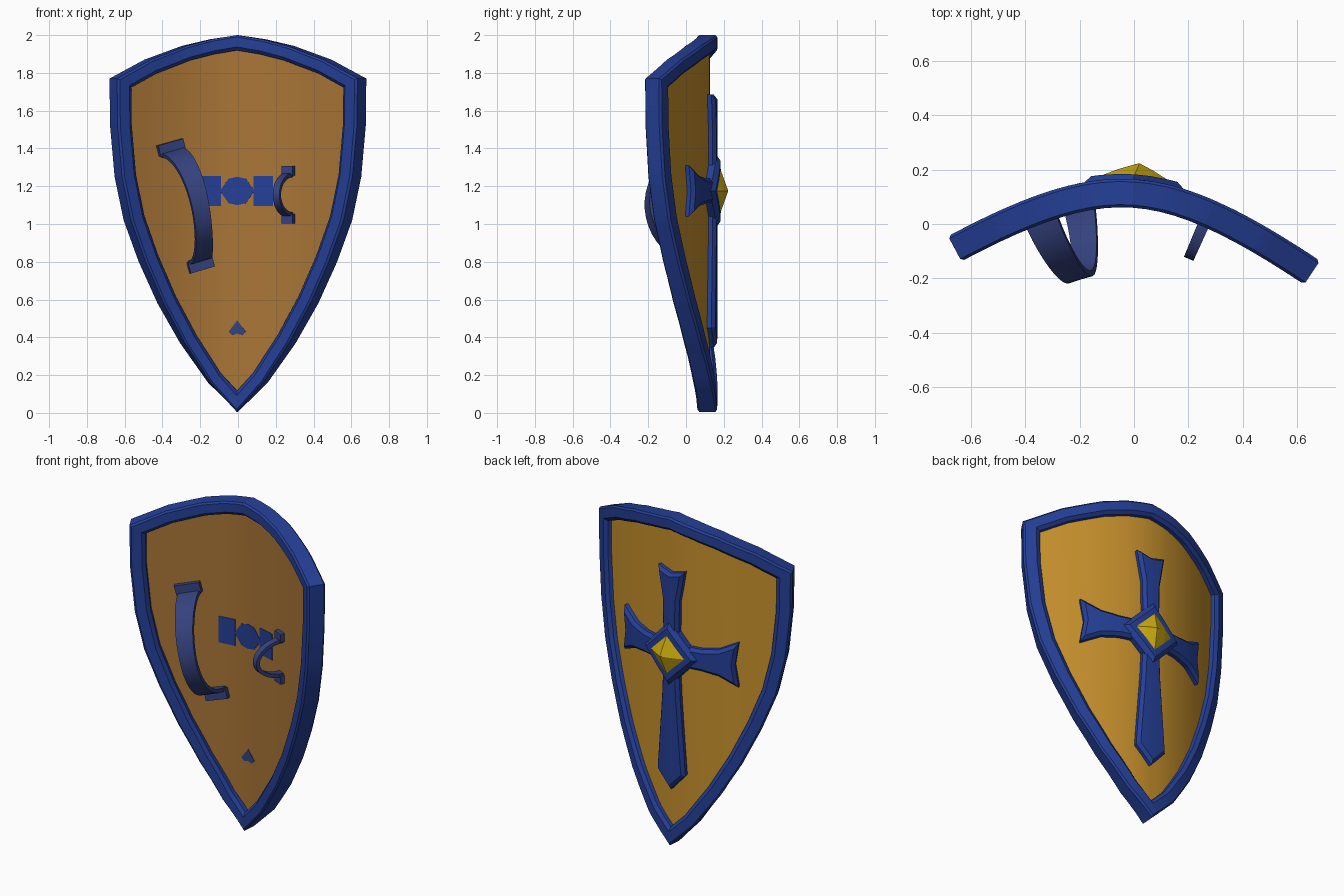
import bpy, bmesh, math
from mathutils import Vector

cube = bpy.data.objects.get("Cube")
if cube:
    bpy.data.objects.remove(cube)


def material(name, colour):
    m = bpy.data.materials.new(name)
    m.use_nodes = True
    m.diffuse_color = (*colour, 1)
    m.node_tree.nodes["Principled BSDF"].inputs["Base Color"].default_value = (*colour, 1)
    return m


BLUE = material("royal blue", (0.018, 0.05, 0.31))
STRAP = material("dull blue", (0.036, 0.056, 0.215))
GOLD = material("ochre", (0.58, 0.285, 0.026))
BROWN = material("tan brown", (0.40, 0.18, 0.037))
YELLOW = material("gem yellow", (0.62, 0.41, 0.005))

MID = 1.175      # height of the cross centre
BACK = -0.06     # depth of the panel's inner face


def warp(p):
    """Bend a flat point (x, depth, z) onto the curved shield."""
    x, w, z = p
    root = math.sqrt(0.1616 + 0.576 * x * x)
    y = 0.165 - (root - 0.402) - 0.066 * x
    normal = Vector((0.576 * x / root + 0.066, 1, 0)).normalized()
    return Vector((x, y, z)) + normal * w


def finish(name, bm, mats, smooth=True, inner=False):
    """Slice, bend and shade a flat mesh, then link it."""
    for i in range(-11, 12):
        bmesh.ops.bisect_plane(bm, geom=bm.verts[:] + bm.edges[:] + bm.faces[:],
                               plane_co=(i * 0.06 + 0.001, 0, 0), plane_no=(1, 0, 0))
    bmesh.ops.recalc_face_normals(bm, faces=bm.faces)
    if inner:
        for f in bm.faces:
            f.material_index = int(f.normal.y < -0.5)
    for v in bm.verts:
        v.co = warp(v.co)
    mesh = bpy.data.meshes.new(name)
    bm.to_mesh(mesh)
    bm.free()
    for m in mats:
        mesh.materials.append(m)
    ob = bpy.data.objects.new(name, mesh)
    bpy.context.collection.objects.link(ob)
    if smooth:
        bpy.ops.object.select_all(action="DESELECT")
        ob.select_set(True)
        bpy.context.view_layer.objects.active = ob
        bpy.ops.object.shade_smooth_by_angle(angle=math.radians(28))
    return ob


def mirrored(half):
    """Complete a clockwise outline whose first and last points lie on x = 0."""
    return half + [(-x, z) for x, z in half[-2:0:-1]]


def offset(outline, d):
    """Move a clockwise outline inward by d with mitred corners."""
    result = []
    for i, p in enumerate(outline):
        a, b, c = Vector(outline[i - 1]), Vector(p), Vector(outline[(i + 1) % len(outline)])
        e, f = (b - a).normalized(), (c - b).normalized()
        n, m = Vector((e.y, -e.x)), Vector((f.y, -f.x))
        result.append(b + (n + m) * (d / (1 + n.dot(m))))
    return result


def loft(name, outline, profile, mats, caps=True, **options):
    """Skin rings of (inset, depth) around an outline."""
    bm = bmesh.new()
    rings = [[bm.verts.new((x, w, z)) for x, z in offset(outline, d)] for d, w in profile]
    count = len(outline)
    pairs = list(zip(rings, rings[1:])) + ([] if caps else [(rings[-1], rings[0])])
    for a, b in pairs:
        for i in range(count):
            j = (i + 1) % count
            bm.faces.new((a[i], a[j], b[j], b[i]))
    if caps:
        bm.faces.new(rings[0])
        bm.faces.new(rings[-1])
    return finish(name, bm, mats, **options)


def strap(name, top, bottom, height, width, tab, thick=0.022, steps=20):
    """Arched band between two points, with a flat tab at each end."""
    a, b = Vector(top), Vector(bottom)
    along = (b - a).normalized()
    side = Vector((-along.y, along.x))
    bm = bmesh.new()
    rows = []
    for i in range(steps + 1):
        t = math.pi * i / steps
        row = []
        for s, shrink in ((-1, 0), (1, 0), (1, thick), (-1, thick)):
            reach = (b - a).length / 2 - shrink
            p = (a + b) / 2 - along * reach * math.cos(t) + side * s * width / 2
            row.append(bm.verts.new((p.x, BACK - (height - shrink) * math.sin(t), p.y)))
        rows.append(row)
    for r, q in zip(rows, rows[1:]):
        for k in range(4):
            bm.faces.new((r[k], r[k - 1], q[k - 1], q[k]))
    bm.faces.new(rows[0])
    bm.faces.new(rows[-1])
    finish(name + "_band", bm, [STRAP])
    for label, p, s in (("top", a, -1), ("bottom", b, 1)):
        mid = p + along * s * tab * 0.25
        corners = [mid + side * u * (width / 2 + 0.01) + along * v * tab / 2
                   for u, v in ((-1, -1), (-1, 1), (1, 1), (1, -1))]
        loft(f"{name}_{label}_tab", corners, [(0, BACK + 0.005), (0, BACK - 0.028)], [STRAP])


# Rim and recessed panel
shield = mirrored([(0, 2), (0.15, 1.978), (0.3, 1.943), (0.5, 1.87), (0.685, 1.77),
                   (0.682, 1.52), (0.658, 1.25), (0.61, 1.02), (0.53, 0.8), (0.43, 0.58),
                   (0.31, 0.37), (0.16, 0.16), (0, 0.005)])
loft("rim", shield, [(0.01, 0), (0.062, 0), (0.08, -0.018), (0.08, -0.087),
                     (0.062, -0.105), (0.01, -0.105), (0, -0.095), (0, -0.01)],
     [BLUE], caps=False)
loft("panel", offset(shield, 0.05), [(0, BACK), (0, -0.04)], [GOLD, BROWN], inner=True)

# Flared cross with a pointed foot
cross = mirrored([(0, 1.66), (0.095, 1.685), (0.06, 1.5), (0.055, 1.24), (0.2, 1.24),
                  (0.3, 1.255), (0.41, 1.31), (0.39, MID), (0.41, 1.04), (0.3, 1.095),
                  (0.2, 1.11), (0.055, 1.11), (0.065, 0.9), (0.1, 0.45), (0, 0.345)])
loft("cross", cross, [(0, -0.055), (0, -0.018), (0.018, 0)], [BLUE])


def diamond(w, h):
    return mirrored([(0, MID + h), (w, MID), (0, MID - h)])


# Boss and pyramid gem
loft("boss", diamond(0.19, 0.195), [(0, -0.05), (0, -0.005), (0.025, 0.018)], [BLUE])
gem = bmesh.new()
base = [gem.verts.new((x, 0.012, z)) for x, z in diamond(0.13, 0.13)]
tip = gem.verts.new((0.015, 0.06, MID))
gem.faces.new(base)
for i in range(4):
    gem.faces.new((base[i - 1], base[i], tip))
finish("gem", gem, [YELLOW], smooth=False)

# Fixing plates on the inner face
plate = [(0, BACK + 0.004), (0, BACK - 0.003)]
for label, s in (("right", -1), ("left", 1)):
    square = [(s * 0.15 + u * 0.055, MID + v * 0.08)
              for u, v in ((-1, 1), (1, 1), (1, -1), (-1, -1))]
    loft(label + "_fixing_plate", square, plate, [BLUE])
loft("centre_fixing_plate",
     mirrored([(0, 1.25), (0.05, 1.24), (0.1, MID), (0.05, 1.11), (0, 1.1)]), plate, [BLUE])
loft("foot_fixing_plate", mirrored([(0, 0.49), (0.05, 0.43), (0.03, 0.41), (0, 0.42)]),
     plate, [STRAP])

# Arm strap and hand grip
strap("arm_strap", (-0.375, 1.39), (-0.215, 0.8), 0.285, 0.125, 0.06)
strap("hand_grip", (0.295, 1.27), (0.295, 1.04), 0.175, 0.042, 0.05)
